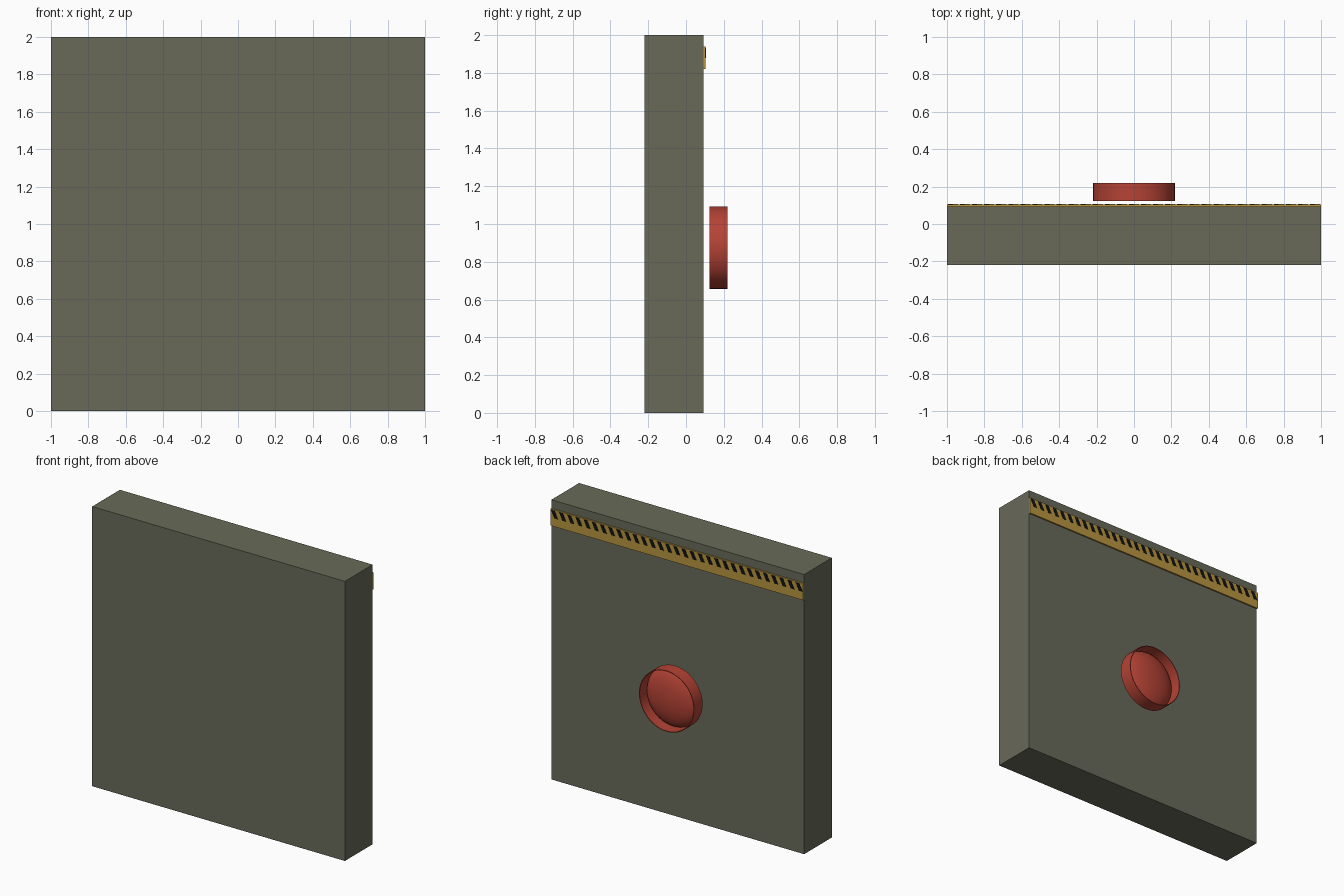
import bpy, bmesh, math
from mathutils import Vector

cube = bpy.data.objects.get("Cube")
if cube:
    bpy.data.objects.remove(cube, do_unlink=True)


def material(name, hex_code):
    # sRGB hex to a linear flat colour
    srgb = [int(hex_code[i:i + 2], 16) / 255 for i in (0, 2, 4)]
    lin = [c / 12.92 if c <= 0.04045 else ((c + 0.055) / 1.055) ** 2.4 for c in srgb]
    mat = bpy.data.materials.new(name)
    mat.use_nodes = True
    mat.diffuse_color = (*lin, 1)
    bsdf = next(n for n in mat.node_tree.nodes if n.type == "BSDF_PRINCIPLED")
    bsdf.inputs["Base Color"].default_value = (*lin, 1)
    return mat


def finish(name, bm, mat):
    bmesh.ops.recalc_face_normals(bm, faces=bm.faces)
    mesh = bpy.data.meshes.new(name)
    bm.to_mesh(mesh)
    bm.free()
    mesh.materials.append(mat)
    obj = bpy.data.objects.new(name, mesh)
    bpy.context.collection.objects.link(obj)
    return obj


def add_box(bm, low, high, slant=0):
    # box whose top is shifted along x by slant
    low, high = Vector(low), Vector(high)
    size, mid = high - low, (low + high) / 2
    for v in bmesh.ops.create_cube(bm, size=1)["verts"]:
        shift = slant * v.co.z
        v.co = v.co * size + mid
        v.co.x += shift


olive = material("olive_grey", "686A59")
gold = material("dull_gold", "B8953F")
black = material("black", "131313")
red = material("brick_red", "B54335")

# Main slab
bm = bmesh.new()
add_box(bm, (-1, -0.22, 0), (1, 0.093, 2))
finish("slab", bm, olive)

# Gold strip across the back
bm = bmesh.new()
add_box(bm, (-1, 0.093, 1.82), (1, 0.104, 1.94))
finish("trim_strip", bm, gold)

# Row of slanted black marks along the upper half of the strip
bm = bmesh.new()
count = 31
pitch = 2 / count
for i in range(count):
    x = -1 + pitch * (i + 0.5)
    add_box(bm, (x - 0.014, 0.103, 1.88), (x + 0.014, 0.106, 1.934), slant=0.026)
finish("strip_marks", bm, black)

# Round button: a thin rim around a shallow dome, spun about the y axis
radius, inner, rear, front, floor, rise = 0.218, 0.213, 0.124, 0.22, 0.127, 0.08
profile = [(0, rear), (radius, rear), (radius, front), (inner, front)]
steps = 10
for i in range(steps + 1):
    a = math.pi / 2 * i / steps
    profile.append((inner * math.cos(a), floor + rise * math.sin(a)))
bm = bmesh.new()
verts = [bm.verts.new((r, y, 0)) for r, y in profile]
edges = [bm.edges.new(pair) for pair in zip(verts, verts[1:])]
bmesh.ops.spin(bm, geom=verts + edges, cent=(0, 0, 0), axis=(0, 1, 0),
               angle=math.tau, steps=48, use_duplicate=False)
bmesh.ops.remove_doubles(bm, verts=bm.verts, dist=0.0005)
button = finish("round_button", bm, red)
button.location.z = 0.875

bpy.ops.object.select_all(action="DESELECT")
button.select_set(True)
bpy.context.view_layer.objects.active = button
bpy.ops.object.shade_smooth_by_angle(angle=math.radians(40))
